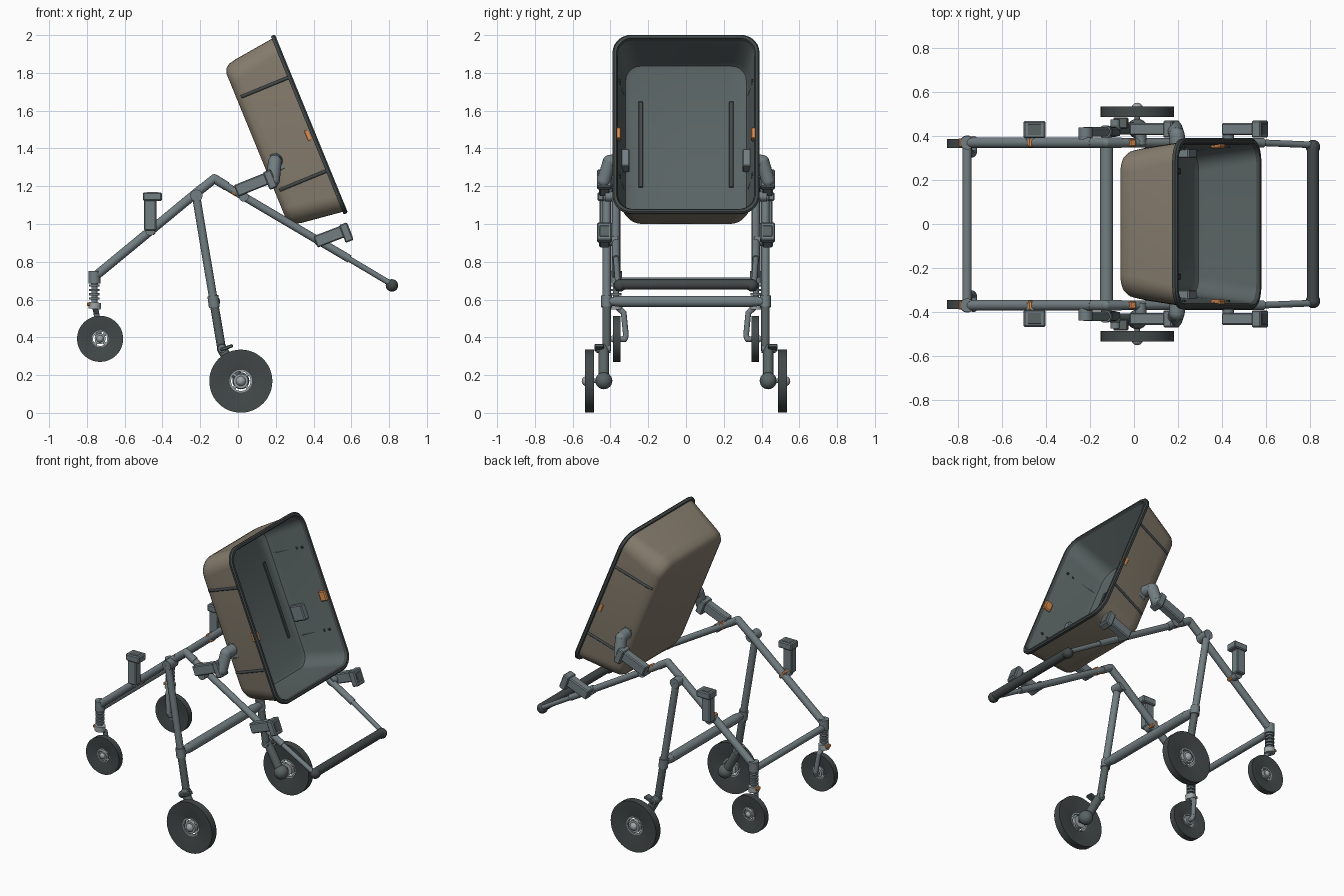
import bpy, bmesh, math
from mathutils import Vector, Matrix

cube = bpy.data.objects.get("Cube")
if cube:
    bpy.data.objects.remove(cube)


def material(name, rgb):
    m = bpy.data.materials.new(name)
    m.use_nodes = True
    m.diffuse_color = (*rgb, 1)
    m.node_tree.nodes["Principled BSDF"].inputs["Base Color"].default_value = (*rgb, 1)
    return m


STEEL = material("steel grey", (0.17, 0.21, 0.225))
DARK = material("dark rubber", (0.055, 0.065, 0.065))
LINER = material("liner grey", (0.1, 0.125, 0.125))
TAN = material("tan shell", (0.24, 0.205, 0.155))
ORANGE = material("orange", (0.75, 0.28, 0.08))
LIGHT = material("light hub grey", (0.34, 0.38, 0.39))


def finish(name, bm, mats, matrix=None):
    bmesh.ops.recalc_face_normals(bm, faces=bm.faces)
    me = bpy.data.meshes.new(name)
    bm.to_mesh(me)
    bm.free()
    for m in mats:
        me.materials.append(m)
    me.polygons.foreach_set("use_smooth", [True] * len(me.polygons))
    me.set_sharp_from_angle(angle=math.radians(35))
    ob = bpy.data.objects.new(name, me)
    bpy.context.collection.objects.link(ob)
    if matrix:
        ob.matrix_world = matrix
    return ob


def pipe(name, pts, r, mat, r2=None, ends=False, matrix=None):
    """Round tube through points, with balls at the bends."""
    bm = bmesh.new()
    pts = [Vector(p) for p in pts]
    for a, b in zip(pts, pts[1:]):
        d = b - a
        mx = Matrix.Translation((a + b) / 2) @ d.to_track_quat('Z', 'Y').to_matrix().to_4x4()
        bmesh.ops.create_cone(bm, cap_ends=True, segments=20, radius1=r,
                              radius2=r if r2 is None else r2, depth=d.length, matrix=mx)
    for p in (pts if ends else pts[1:-1]):
        bmesh.ops.create_uvsphere(bm, u_segments=16, v_segments=10, radius=r,
                                  matrix=Matrix.Translation(p))
    return finish(name, bm, [mat], matrix)


def ball(name, p, r, mat):
    bm = bmesh.new()
    bmesh.ops.create_uvsphere(bm, u_segments=20, v_segments=12, radius=r, matrix=Matrix.Translation(p))
    return finish(name, bm, [mat])


def box(name, c, size, mat, angle=0, matrix=None, bevel=0.006):
    """Box tilted by an angle in the xz plane."""
    bm = bmesh.new()
    bmesh.ops.create_cube(bm, size=1, matrix=Matrix.Diagonal((*size, 1)))
    bmesh.ops.bevel(bm, geom=bm.edges[:], offset=min(bevel, min(size) / 4), segments=1, affect='EDGES')
    place = Matrix.Translation(c) @ Matrix.Rotation(-math.radians(angle), 4, 'Y')
    return finish(name, bm, [mat], matrix @ place if matrix else place)


def lathe(name, c, profile, mat, segs=48):
    """Closed (radius, y) profile spun around the y axis."""
    bm = bmesh.new()
    rings = [[bm.verts.new((c[0] + r * math.cos(t), c[1] + y, c[2] + r * math.sin(t)))
              for r, y in profile] for t in (2 * math.pi * i / segs for i in range(segs))]
    n = len(profile)
    for i in range(segs):
        a, b = rings[i], rings[(i + 1) % segs]
        for j in range(n):
            bm.faces.new((a[j], a[(j + 1) % n], b[(j + 1) % n], b[j]))
    return finish(name, bm, [mat])


def rounded_rect(hl, hw, r, steps=7):
    pts = []
    for k, (sx, sy) in enumerate(((1, 1), (-1, 1), (-1, -1), (1, -1))):
        for i in range(steps + 1):
            t = math.pi / 2 * (k + i / steps)
            pts.append((sx * (hl - r) + r * math.cos(t), sy * (hw - r) + r * math.sin(t)))
    return pts


# Tub: rounded sections lofted up the outside, over the rim and down the inside
TUB = Matrix.Translation((0.385, 0, 1.53)) @ Matrix.Rotation(1.182, 4, 'Y')
# height, half length, half width, corner radius, material of the band that follows
sections = [(-0.312, 0.415, 0.29, 0.06, 0), (-0.303, 0.44, 0.315, 0.085, 0),
            (-0.28, 0.458, 0.332, 0.1, 0), (-0.24, 0.467, 0.341, 0.105, 0),
            (-0.02, 0.495, 0.371, 0.09, 1), (-0.02, 0.508, 0.386, 0.1, 1),
            (-0.004, 0.511, 0.389, 0.1, 1), (0.004, 0.504, 0.382, 0.095, 1),
            (0.004, 0.49, 0.368, 0.085, 1), (-0.012, 0.482, 0.36, 0.08, 2),
            (-0.25, 0.457, 0.331, 0.09, 2), (-0.28, 0.445, 0.319, 0.08, 2),
            (-0.292, 0.42, 0.294, 0.06, 2)]
bm = bmesh.new()
loops = [[bm.verts.new((x, y, z)) for x, y in rounded_rect(l, w, r)] for z, l, w, r, _ in sections]
for sec, a, b in zip(sections, loops, loops[1:]):
    for i in range(len(a)):
        j = (i + 1) % len(a)
        bm.faces.new((a[i], a[j], b[j], b[i])).material_index = sec[4]
bm.faces.new(loops[0]).material_index = 0
bm.faces.new(loops[-1]).material_index = 2
finish("tub", bm, [TAN, DARK, LINER], TUB)


def wheel(side, name, c, r, half, s):
    gap = r * 0.36
    lathe(f"{side}_{name}_tyre", c, [(r, -half), (r, half), (r * 0.93, half), (gap, half * 0.35),
                                     (gap, -half * 0.35), (r * 0.93, -half)], DARK)
    ring = gap * 0.86
    lathe(f"{side}_{name}_rim", c, [(gap, -0.01), (gap, 0.01), (ring, 0.01), (ring, -0.01)], LIGHT)
    x, y, z = c
    for k in range(2):
        t = math.pi / 4 + k * math.pi / 2
        dx, dz = gap * math.cos(t), gap * math.sin(t)
        pipe(f"{side}_{name}_spoke_{k + 1}", [(x - dx, y, z - dz), (x + dx, y, z + dz)], 0.008, LIGHT)
    pipe(f"{side}_{name}_hub", [(x, y - 0.02, z), (x, y + 0.02, z)], gap * 0.65, LIGHT)
    ball(f"{side}_{name}_hub_cap", (x, y + s * 0.015, z), gap * 0.45, LIGHT)


def clamp(side, name, base, angle, length, y):
    """Socket stem with a wider open head."""
    d = Vector((math.cos(math.radians(angle)), 0, math.sin(math.radians(angle))))
    n = Vector((-d.z, 0, d.x))
    base = Vector((base[0], y, base[1]))
    box(f"{side}_{name}_stem", base + d * length / 2, (length, 0.055, 0.065), STEEL, angle)
    head = base + d * (length + 0.01) - n * 0.012
    box(f"{side}_{name}_head", head, (0.045, 0.078, 0.1), STEEL, angle)
    box(f"{side}_{name}_socket", head + d * 0.022, (0.004, 0.05, 0.06), LINER, angle)


for side, s in (("front", -1), ("back", 1)):
    def P(x, y, z):
        return (x, s * y, z)

    # Handle tubes and rear frame tubes meeting at the top joint
    pipe(f"{side}_handle_tube", [P(-0.13, 0.37, 1.24), P(0.59, 0.37, 0.815)], 0.021, STEEL)
    pipe(f"{side}_handle_extension", [P(0.58, 0.37, 0.82), P(0.815, 0.36, 0.68)], 0.015, STEEL)
    ball(f"{side}_handle_joint", P(0.815, 0.35, 0.675), 0.033, DARK)
    pipe(f"{side}_top_joint", [P(-0.2, 0.37, 1.18), P(-0.125, 0.37, 1.24), P(-0.06, 0.37, 1.2)], 0.024, STEEL)
    pipe(f"{side}_rear_tube", [P(-0.19, 0.37, 1.19), P(-0.76, 0.37, 0.72)], 0.024, STEEL)
    pipe(f"{side}_leg_pivot", [P(-0.22, 0.36, 1.15), P(-0.22, 0.44, 1.15)], 0.032, STEEL)

    # Main leg in two diameters with a collar
    pipe(f"{side}_leg_upper", [P(-0.222, 0.42, 1.15), P(-0.13, 0.42, 0.6)], 0.022, STEEL)
    pipe(f"{side}_leg_collar", [P(-0.133, 0.42, 0.62), P(-0.125, 0.42, 0.56)], 0.029, STEEL)
    pipe(f"{side}_leg_lower", [P(-0.127, 0.42, 0.58), P(-0.085, 0.42, 0.33)], 0.023, LINER)
    pipe(f"{side}_brace_end", [P(-0.125, 0.34, 0.59), P(-0.125, 0.42, 0.59)], 0.03, STEEL, r2=0.02)

    # Main wheel with its swing arm and pedal
    pipe(f"{side}_swing_arm", [P(-0.085, 0.435, 0.34), P(0.01, 0.435, 0.17)], 0.027, LINER, ends=True)
    pipe(f"{side}_axle", [P(0.015, 0.42, 0.17), P(0.015, 0.51, 0.17)], 0.013, STEEL)
    ball(f"{side}_axle_boss", P(0.015, 0.435, 0.17), 0.045, LINER)
    box(f"{side}_brake_pedal", P(-0.06, 0.46, 0.345), (0.07, 0.05, 0.018), LINER, 20)
    pipe(f"{side}_arm_pivot", [P(-0.085, 0.4, 0.34), P(-0.085, 0.475, 0.34)], 0.022, STEEL)
    wheel(side, "main_wheel", P(0.015, 0.51, 0.168), 0.167, 0.024, s)

    # Caster: housing, spring, one sided fork, small wheel
    pipe(f"{side}_caster_housing", [P(-0.76, 0.37, 0.685), P(-0.76, 0.37, 0.75)], 0.031, STEEL)
    pipe(f"{side}_caster_post", [P(-0.76, 0.37, 0.55), P(-0.76, 0.37, 0.7)], 0.016, STEEL)
    for k in range(4):
        z = 0.605 + k * 0.023
        pipe(f"{side}_spring_coil_{k + 1}", [P(-0.76, 0.37, z - 0.006), P(-0.76, 0.37, z + 0.006)], 0.028, STEEL)
    pipe(f"{side}_caster_swivel", [P(-0.76, 0.37, 0.55), P(-0.757, 0.37, 0.585)], 0.033, LIGHT)
    box(f"{side}_caster_lock", P(-0.785, 0.37, 0.575), (0.03, 0.04, 0.02), ORANGE)
    pipe(f"{side}_caster_fork", [P(-0.757, 0.365, 0.56), P(-0.75, 0.33, 0.53), P(-0.735, 0.318, 0.41),
                                 P(-0.73, 0.325, 0.39), P(-0.73, 0.365, 0.39)], 0.015, STEEL)
    wheel(side, "small_wheel", P(-0.73, 0.366, 0.392), 0.122, 0.02, s)

    # Sockets carried by the frame
    clamp(side, "rear_socket", (-0.465, 0.965), 90, 0.17, s * 0.43)
    clamp(side, "handle_socket", (0.41, 0.905), 21, 0.16, s * 0.432)
    clamp(side, "tub_socket", (-0.01, 1.175), 22, 0.18, s * 0.432)
    for name, x, z in (("rear", -0.465, 0.965), ("handle", 0.43, 0.91), ("tub", 0.03, 1.145)):
        pipe(f"{side}_{name}_socket_pin", [P(x, 0.36, z), P(x, 0.43, z)], 0.026, STEEL)
    box(f"{side}_rear_clip", P(-0.46, 0.37, 0.968), (0.02, 0.042, 0.058), ORANGE, 40)
    box(f"{side}_top_clip", P(-0.015, 0.37, 1.175), (0.036, 0.036, 0.046), ORANGE, -31)

    # Tub mount and fittings, the latter in tub space
    pipe(f"{side}_tub_mount", [P(0.2, 0.35, 1.335), P(0.195, 0.405, 1.33), P(0.185, 0.435, 1.23)], 0.036, STEEL, ends=True)
    box(f"{side}_tub_bracket", P(0.12, 0.322, -0.22), (0.1, 0.045, 0.09), STEEL, 0, TUB)
    box(f"{side}_tub_latch", P(0.05, 0.357, -0.025), (0.065, 0.026, 0.05), ORANGE, 0, TUB)
    box(f"{side}_floor_slot", P(0, 0.24, -0.289), (0.49, 0.024, 0.009), DARK, 0, TUB, 0.002)
    for k, u in enumerate((-0.272, 0.262)):
        pipe(f"{side}_tub_rib_{k + 1}", [P(u, 0.372, -0.015), P(u, 0.338, -0.25), P(u, 0.328, -0.285)],
             0.009, DARK, matrix=TUB)
        for h in (-0.06, -0.1):
            box(f"{side}_tub_stud_{k + 1}", P(u, 0.352, h), (0.014, 0.012, 0.014), DARK, 0, TUB, 0.002)

# Cross bars
pipe("handle_grip", [(0.815, -0.35, 0.68), (0.815, 0.35, 0.68)], 0.028, DARK)
pipe("rear_cross_bar", [(-0.76, -0.36, 0.695), (-0.76, 0.36, 0.695)], 0.021, STEEL)
pipe("leg_cross_bar", [(-0.125, -0.345, 0.59), (-0.125, 0.345, 0.59)], 0.03, STEEL)
